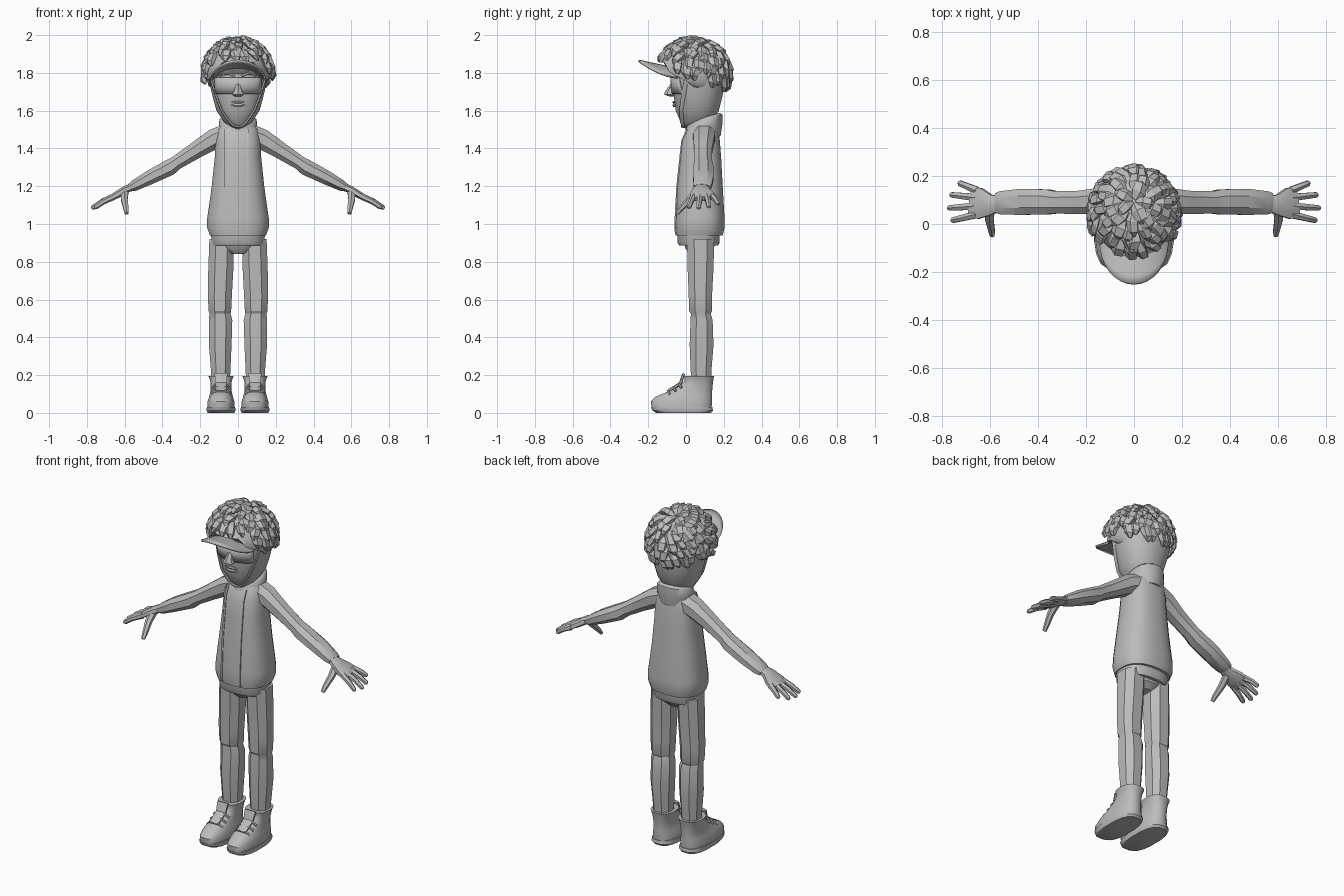
import bpy, bmesh, math, random
from math import sin, cos, pi, radians
from mathutils import Vector

random.seed(4)
default_cube = bpy.data.objects.get("Cube")
if default_cube:
    bpy.data.objects.remove(default_cube, do_unlink=True)

GREY = (0.5, 0.5, 0.5, 1)
clay = bpy.data.materials.new("plain grey")
clay.use_nodes = True
clay.diffuse_color = GREY
clay.node_tree.nodes["Principled BSDF"].inputs["Base Color"].default_value = GREY


def finish(name, bm, sharp=35):
    """Turn a bmesh into a shaded object."""
    bmesh.ops.recalc_face_normals(bm, faces=bm.faces[:])
    for face in bm.faces:
        face.smooth = True
    mesh = bpy.data.meshes.new(name)
    bm.to_mesh(mesh)
    bm.free()
    mesh.set_sharp_from_angle(angle=radians(sharp))
    mesh.materials.append(clay)
    obj = bpy.data.objects.new(name, mesh)
    bpy.context.collection.objects.link(obj)
    return obj


def add_loft(bm, rings, sides=8, power=1.0):
    """Skin rings given as (centre, half axis, half axis); power < 1 is boxier."""
    def bend(t):
        return math.copysign(abs(t) ** power, t)
    loops = []
    for centre, u, v in rings:
        angles = [2 * pi * (i + 0.5) / sides for i in range(sides)]
        loops.append([bm.verts.new(centre + u * bend(cos(a)) + v * bend(sin(a))) for a in angles])
    for low, high in zip(loops, loops[1:]):
        for i in range(sides):
            j = (i + 1) % sides
            bm.faces.new((low[i], low[j], high[j], high[i]))
    bm.faces.new(loops[0][::-1])
    bm.faces.new(loops[-1])


def stack(name, rows, sides=8, power=1.0, tilt=0.0, sharp=35):
    """Upright loft; each row is z, centre x, half width, front y, back y."""
    bm = bmesh.new()
    rings = []
    for z, x, half, front, back in rows:
        depth = (back - front) / 2
        rings.append((Vector((x, (front + back) / 2, z)), Vector((half, 0, 0)),
                      Vector((0, depth, depth * tilt))))
    add_loft(bm, rings, sides, power)
    return finish(name, bm, sharp)


def limb(name, path, sides=6, power=1.0, across=(0, 1, 0), sharp=35):
    """Loft along a path; each step is point, half width, half thickness."""
    bm = bmesh.new()
    points = [Vector(p) for p, _, _ in path]
    rings = []
    for i, (_, wide, thick) in enumerate(path):
        along = (points[min(i + 1, len(points) - 1)] - points[max(i - 1, 0)]).normalized()
        u = Vector(across)
        u = (u - along * u.dot(along)).normalized()
        rings.append((points[i], u * wide, along.cross(u) * thick))
    add_loft(bm, rings, sides, power)
    return finish(name, bm, sharp)


def row_at(rows, z):
    """Interpolate a stack's row at a height."""
    for a, b in zip(rows, rows[1:]):
        if a[0] <= z <= b[0]:
            t = (z - a[0]) / (b[0] - a[0])
            return [p + (q - p) * t for p, q in zip(a, b)]
    return rows[-1]


def front_point(rows, x, z, lift=0.0, power=1.0):
    """Point on the front of a stack."""
    _, _, half, front, back = row_at(rows, z)
    across = min(abs(x / half), 0.99) ** (1 / power)
    bulge = math.sqrt(1 - across ** 2) ** power
    return Vector((x, (front + back) / 2 - (back - front) / 2 * bulge - lift, z))


# Head
HEAD = [(1.5, 0, .03, .0, .09), (1.54, 0, .075, -.03, .14), (1.6, 0, .115, -.055, .175),
        (1.68, 0, .137, -.066, .195), (1.76, 0, .155, -.072, .205), (1.86, 0, .155, -.08, .2),
        (1.93, 0, .11, -.04, .17), (1.96, 0, .04, .0, .1)]
stack("head", HEAD, 24, .9, sharp=50)

# Raised rim framing the face
rim = []
for step in range(-12, 13):
    t = step / 12
    z = 1.515 + .265 * abs(t) ** 1.6
    rim.append((front_point(HEAD, row_at(HEAD, z)[2] * .93 * math.copysign(abs(t) ** .3, t), z, .002, .9),
                .014, .007))
limb("face_rim", rim, 6)

# Eye band, a thin plate following the face
bm = bmesh.new()
columns = []
for i in range(13):
    x = -.12 + .02 * i
    columns.append([bm.verts.new(front_point(HEAD, x, z, .004, .9)) for z in (1.69, 1.73, 1.775)])
for a, b in zip(columns, columns[1:]):
    for k in range(2):
        bm.faces.new((a[k], b[k], b[k + 1], a[k + 1]))
band = finish("eye_band", bm)
band.modifiers.new("thickness", "SOLIDIFY").thickness = .006

# Nose, lips and brows
stack("nose", [(1.675, 0, .02, -.085, -.05), (1.685, 0, .035, -.115, -.05),
               (1.70, 0, .026, -.112, -.05), (1.745, 0, .01, -.08, -.05)], 6)
for name, z, size in (("upper_lip", 1.645, .008), ("lower_lip", 1.628, .010)):
    limb(name, [(front_point(HEAD, x, z, .004, .9), size * f, size * f)
                for x, f in ((-.036, .3), (-.015, 1), (.015, 1), (.036, .3))], 6, across=(0, 0, 1))
for s, side in ((1, "left"), (-1, "right")):
    limb(side + "_brow", [(front_point(HEAD, s * x, z, .006, .9), .008, .006)
                          for x, z in ((.02, 1.782), (.06, 1.80), (.11, 1.78))], 6, across=(0, 0, 1))

# Cap visor, arched and tilted up at the tip
bm = bmesh.new()
grid = []
for i in range(17):
    a = pi * i / 16
    line = []
    for k in range(6):
        v = k / 5
        x = -.145 * cos(a)
        y = -.045 - (.02 + .185 * v) * sin(a) ** .8
        z = 1.775 + .055 * sin(a) ** 1.5 + .04 * v * sin(a)
        line.append(bm.verts.new((x, y, z)))
    grid.append(line)
for a, b in zip(grid, grid[1:]):
    for k in range(5):
        bm.faces.new((a[k], b[k], b[k + 1], a[k + 1]))
bmesh.ops.remove_doubles(bm, verts=bm.verts[:], dist=.001)
visor = finish("cap_visor", bm, 50)
visor.modifiers.new("thickness", "SOLIDIFY").thickness = .012

# Hair: overlapping tapered clumps swirling out from the crown
CENTRE = Vector((0, .04, 1.795))
RADII = Vector((.168, .178, .172))
POLE = Vector((0, .32, 1)).normalized()
EAST = Vector((1, 0, 0))
NORTH = POLE.cross(EAST)


def scalp(polar, turn, lift):
    d = POLE * cos(polar) + (EAST * cos(turn) + NORTH * sin(turn)) * sin(polar)
    return CENTRE + d * RADII * (1 + lift), d


def hairline(y):
    return 1.855 if y < -.09 else 1.76 - .45 * max(y, -.09) if y < 0.03 else 1.735 - .25 * y


bm = bmesh.new()
for row in range(9):
    start = .04 + .24 * row
    count = max(5, int(25 * sin(min(start + .15, pi / 2))))
    for c in range(count):
        turn = 2 * pi * (c + .5 * (row % 2) + random.uniform(-.2, .2)) / count
        length = random.uniform(.42, .58)
        width = random.uniform(.024, .034)
        if scalp(start + length, turn, .1)[0].z < hairline(scalp(start + length, turn, .1)[0].y):
            continue
        swirl = random.uniform(-.12, .3)
        rings = []
        for t, size, lift in ((0, .5, -.02), (.35, 1, .06), (.75, .85, .11), (1, .25, .1)):
            point, out = scalp(start + length * t, turn + swirl * t, lift)
            side = POLE.cross(out).normalized()
            rings.append((point, side * width * size, out * .021 * size))
        add_loft(bm, rings, 5)
finish("hair_clumps", bm, 30)
bm = bmesh.new()
bmesh.ops.create_uvsphere(bm, u_segments=24, v_segments=16, radius=1)
for vert in bm.verts:
    vert.co = CENTRE + vert.co * RADII
    vert.co.z = max(vert.co.z, min(hairline(vert.co.y), CENTRE.z + .06))
finish("hair_base", bm, 50)

# Jacket, hem and hood collar
TORSO = [(.94, 0, .15, -.055, .195), (.98, 0, .164, -.06, .205), (1.03, 0, .164, -.058, .205),
         (1.2, 0, .14, -.05, .195), (1.35, 0, .124, -.035, .187), (1.44, 0, .12, -.025, .18),
         (1.5, 0, .108, .0, .172), (1.54, 0, .075, .03, .16)]
stack("jacket", TORSO, 24, .8, sharp=40)
stack("jacket_hem", [(.885, 0, .135, -.035, .17), (.9, 0, .14, -.045, .178),
                     (.96, 0, .145, -.045, .18)], 24, .8)
stack("hood_collar", [(1.44, 0, .085, .0, .185), (1.5, 0, .105, -.01, .195),
                      (1.55, 0, .1, .0, .195), (1.565, 0, .085, .02, .18)], 16, tilt=.3, sharp=50)
for name, x in (("right_front_edge", -.07), ("left_front_edge", .05)):
    limb(name, [(front_point(TORSO, x, z, .0, .8), .007, .007)
                for z in (.945, .98, 1.03, 1.2, 1.35, 1.44, 1.5)], 4, across=(1, 0, 0))

# Hips
stack("hips", [(.84, 0, .04, .02, .12), (.87, 0, .1, -.005, .15), (.93, 0, .135, -.02, .16)], 12, .8)

for s, side in ((1, "left"), (-1, "right")):
    # Trouser leg with a crease at the knee
    stack(side + "_leg", [(z, s * x, half, front, back) for z, x, half, front, back in (
        (.15, .092, .052, .025, .135), (.24, .092, .056, .02, .14), (.36, .094, .064, .015, .15),
        (.49, .092, .066, .02, .145), (.525, .095, .06, .022, .135), (.54, .096, .064, .012, .142),
        (.62, .096, .068, .01, .142), (.76, .091, .071, .004, .15), (.92, .086, .07, .0, .155))],
        8, .85, sharp=30)

    # Boot with sole, cuff, tongue and laces
    stack(side + "_sole", [(0, s * .09, .072, -.16, .135), (.012, s * .09, .078, -.18, .145),
                           (.03, s * .09, .076, -.187, .142)], 16, .75)
    boot = [(.025, s * .09, .072, -.185, .138), (.06, s * .09, .072, -.188, .14),
            (.085, s * .09, .064, -.165, .14), (.11, s * .09, .058, -.105, .14),
            (.14, s * .09, .056, -.04, .142), (.17, s * .09, .058, -.008, .145),
            (.195, s * .09, .068, -.008, .15)]
    stack(side + "_boot", boot, 16, .8, sharp=40)
    limb(side + "_boot_tongue", [((s * .09, -.1, .112), .03, .008), ((s * .09, -.03, .155), .032, .01),
                                 ((s * .09, -.012, .208), .036, .008)], 8, .7, across=(1, 0, 0))
    for k in range(3):
        y, z = -.095 + .03 * k, .118 + .018 * k
        limb(side + "_lace", [((s * .09 + x, y + drop / 2, z - drop), .007, .006)
                              for x, drop in ((-.05, .022), (-.025, 0), (.025, 0), (.05, .022))], 6)

    # Sleeve
    limb(side + "_sleeve", [((s * x, y, z), wide, thick) for x, y, z, wide, thick in (
        (.06, .095, 1.475, .065, .06), (.13, .095, 1.448, .06, .058), (.22, .09, 1.392, .052, .048),
        (.325, .09, 1.325, .05, .04), (.36, .092, 1.30, .056, .046), (.47, .092, 1.245, .058, .04),
        (.55, .088, 1.202, .052, .03), (.572, .086, 1.192, .045, .022))], 8, .9, sharp=30)

    # Hand
    limb(side + "_palm", [((s * x, y, z), wide, thick) for x, y, z, wide, thick in (
        (.555, .086, 1.2, .03, .02), (.595, .08, 1.182, .045, .022), (.64, .085, 1.155, .068, .02),
        (.68, .092, 1.134, .068, .014))], 8, .8)
    for name, y0, tip_x, y1, tip_z in (("index", .04, .76, .014, 1.085), ("middle", .075, .775, .066, 1.082),
                                       ("ring", .11, .765, .122, 1.088), ("little", .14, .73, .172, 1.105)):
        base, tip = Vector((s * .655, y0, 1.146)), Vector((s * tip_x, y1, tip_z))
        limb(side + "_" + name + "_finger", [(base.lerp(tip, t) + Vector((0, 0, .006 * sin(pi * t))), r, r)
                                             for t, r in ((0, .018), (.55, .015), (.93, .013), (1, .007))])
    limb(side + "_thumb", [((s * .6, .065, 1.175), .024, .022), ((s * .602, .02, 1.13), .02, .018),
                           ((s * .592, -.03, 1.078), .015, .014), ((s * .59, -.048, 1.056), .011, .01)],
         across=(1, 0, 0))
